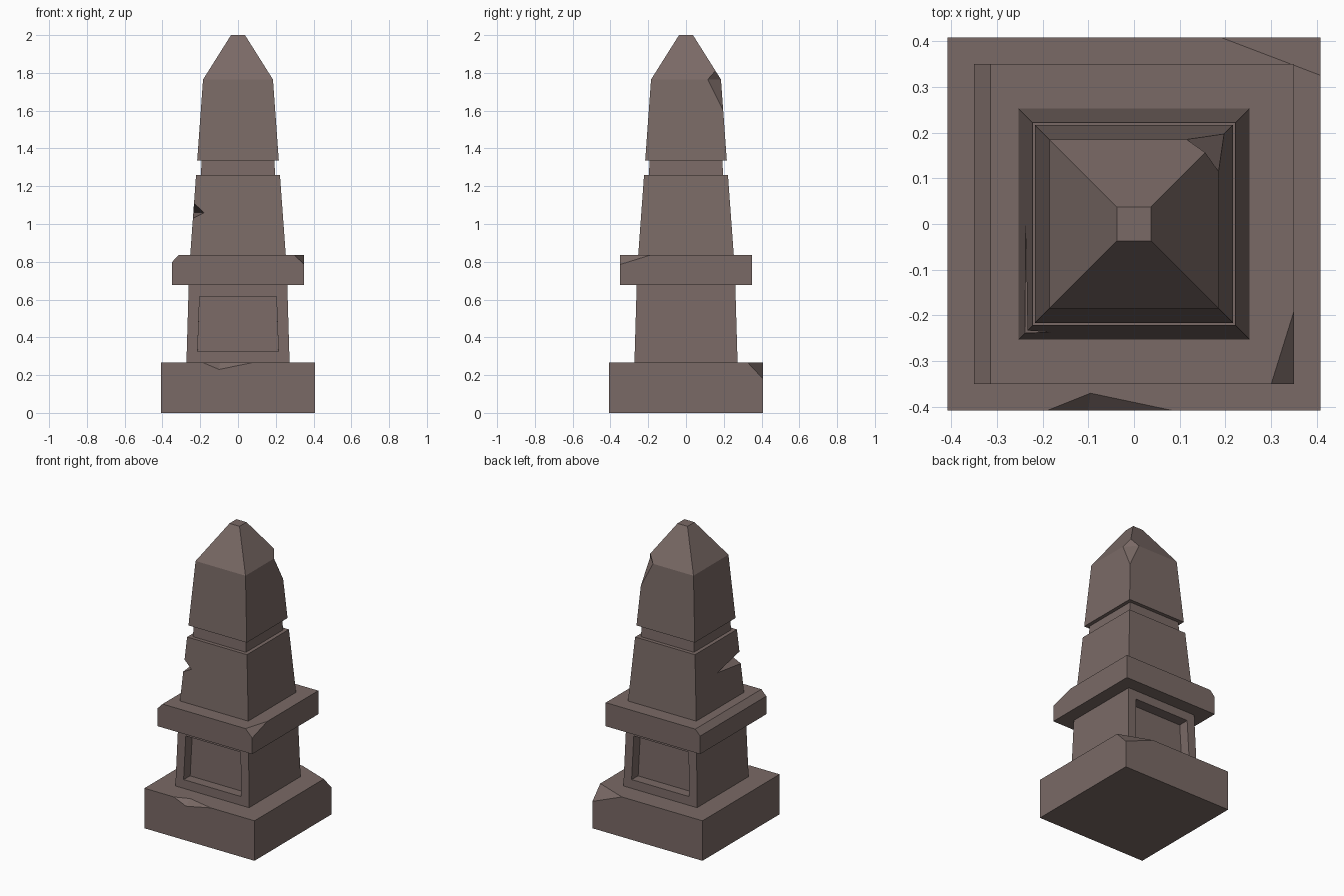
import bpy, bmesh
from mathutils import Vector

if "Cube" in bpy.data.objects:
    bpy.data.objects.remove(bpy.data.objects["Cube"])

stone = bpy.data.materials.new("weathered brown stone")
stone.diffuse_color = (0.195, 0.144, 0.133, 1)
stone.use_nodes = True
stone.node_tree.nodes["Principled BSDF"].inputs["Base Color"].default_value = stone.diffuse_color


def make_object(name, bm):
    bmesh.ops.recalc_face_normals(bm, faces=bm.faces)
    mesh = bpy.data.meshes.new(name)
    bm.to_mesh(mesh)
    bm.free()
    mesh.materials.append(stone)
    obj = bpy.data.objects.new(name, mesh)
    bpy.context.collection.objects.link(obj)
    return obj


def tapered_block(name, levels, panel=None):
    """Square block through (half width, z) levels; optional front/back panel."""
    bm = bmesh.new()
    rings = [[bm.verts.new((sx * h, sy * h, z))
              for sx, sy in ((-1, -1), (1, -1), (1, 1), (-1, 1))] for h, z in levels]
    bm.faces.new(rings[0][::-1])
    bm.faces.new(rings[-1])
    for lo, hi in zip(rings, rings[1:]):
        for i in range(4):
            j = (i + 1) % 4
            bm.faces.new((lo[i], lo[j], hi[j], hi[i]))
    bm.normal_update()
    if panel:
        margin, depth = panel
        faces = [f for f in bm.faces if abs(f.normal.y) > 0.9]
        bmesh.ops.inset_individual(bm, faces=faces, thickness=margin)
        bmesh.ops.inset_individual(bm, faces=faces, thickness=0.0, depth=-depth)
    return make_object(name, bm)


def chip(target, inner, outer):
    """Break off the hull of the points, enlarged outward about its inner points."""
    pivot = sum((Vector(p) for p in inner), Vector()) / len(inner)
    bm = bmesh.new()
    for p in inner + outer:
        bm.verts.new(pivot + (Vector(p) - pivot) * 1.3)
    bmesh.ops.convex_hull(bm, input=bm.verts)
    cutter = make_object("chip_cutter", bm)
    mod = target.modifiers.new("chip", 'BOOLEAN')
    mod.operation, mod.solver, mod.object = 'DIFFERENCE', 'EXACT', cutter
    graph = bpy.context.evaluated_depsgraph_get()
    mesh = bpy.data.meshes.new_from_object(target.evaluated_get(graph))
    target.modifiers.clear()
    target.data = mesh
    bpy.data.objects.remove(cutter)


# Plinth with a nick in the front edge and a broken back right corner
base = tapered_block("base_plinth", [(0.408, 0), (0.408, 0.268)])
chip(base, [(-0.095, -0.37, 0.268), (-0.10, -0.408, 0.23)],
     [(-0.19, -0.408, 0.268), (0.085, -0.408, 0.268)])
chip(base, [(0.19, 0.408, 0.268), (0.408, 0.325, 0.268), (0.408, 0.408, 0.18)],
     [(0.408, 0.408, 0.268)])

# Pedestal with recessed panels front and back
tapered_block("pedestal", [(0.273, 0.268), (0.261, 0.677)], panel=(0.083, 0.07))

# Cornice with a worn left edge and a broken front right corner
cornice = tapered_block("cornice", [(0.35, 0.677), (0.35, 0.835)])
chip(cornice, [(x, y, z) for y in (-0.35, 0.35) for x, z in ((-0.35, 0.798), (-0.314, 0.835))],
     [(-0.35, -0.35, 0.835), (-0.35, 0.35, 0.835)])
chip(cornice, [(0.30, -0.35, 0.835), (0.35, -0.19, 0.835), (0.35, -0.35, 0.785)],
     [(0.35, -0.35, 0.835)])

# Lower shaft with a notch in the front left edge
lower = tapered_block("lower_shaft", [(0.253, 0.835), (0.222, 1.26)])
chip(lower, [(-0.18, -0.2365, 1.06), (-0.2365, 0.01, 1.06)],
     [(-0.2388, -0.2388, 1.03), (-0.233, -0.233, 1.11)])

# Narrow neck between the two shaft stones
tapered_block("neck_groove", [(0.197, 1.26), (0.192, 1.337)])

# Upper shaft and pointed cap with a broken back right shoulder
upper = tapered_block("upper_shaft_and_cap", [(0.216, 1.337), (0.185, 1.765), (0.037, 2.0)])
chip(upper, [(0.115, 0.185, 1.765), (0.185, 0.115, 1.765)],
     [(0.156, 0.156, 1.811), (0.197, 0.197, 1.6), (0.185, 0.185, 1.765)])
